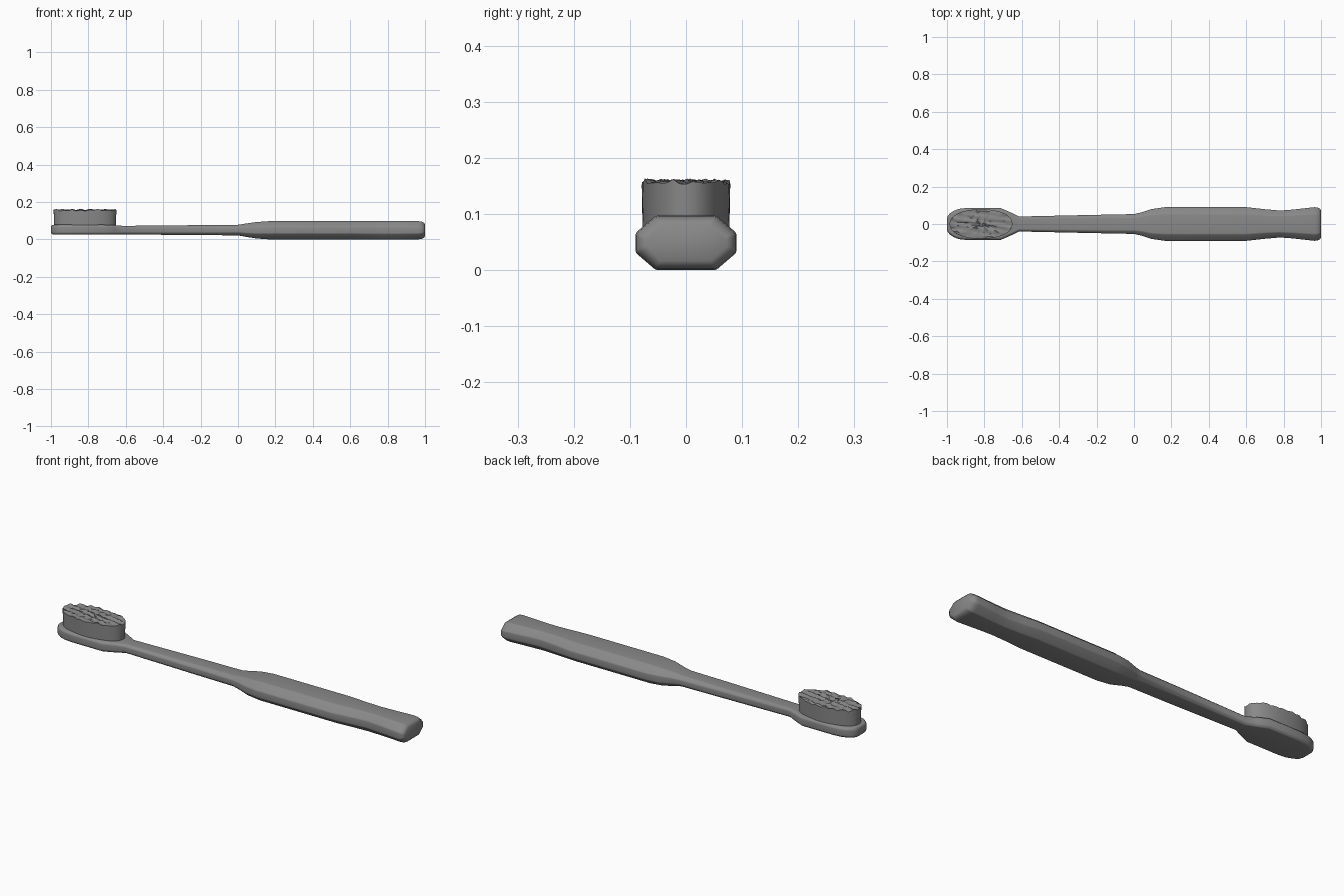
import bpy, bmesh, math, random
from mathutils import Vector

if "Cube" in bpy.data.objects:
    bpy.data.objects.remove(bpy.data.objects["Cube"])

random.seed(4)

# dark grey plastic
dark = bpy.data.materials.new("dark_grey")
dark.diffuse_color = (0.25, 0.25, 0.25, 1)
dark.use_nodes = True
dark.node_tree.nodes["Principled BSDF"].inputs["Base Color"].default_value = dark.diffuse_color


def finish(bm, name, angle):
    bmesh.ops.recalc_face_normals(bm, faces=bm.faces)
    me = bpy.data.meshes.new(name)
    bm.to_mesh(me)
    bm.free()
    me.materials.append(dark)
    ob = bpy.data.objects.new(name, me)
    bpy.context.collection.objects.link(ob)
    bpy.ops.object.select_all(action='DESELECT')
    ob.select_set(True)
    bpy.context.view_layer.objects.active = ob
    bpy.ops.object.shade_smooth_by_angle(angle=math.radians(angle))
    return ob


def bridge(bm, a, b):
    n = len(a)
    for i in range(n):
        j = (i + 1) % n
        bm.faces.new((a[i], a[j], b[j], b[i]))


def section(x, w, z0, z1, cy, cz):
    """Chamfered rectangle in the YZ plane with softened corners."""
    pts = [(w, z0 + cz), (w, z1 - cz), (w - cy, z1), (cy - w, z1),
           (-w, z1 - cz), (-w, z0 + cz), (cy - w, z0), (w - cy, z0)]
    pts = [Vector((x, y, z)) for y, z in pts]
    out = []
    for i, p in enumerate(pts):
        prev, nxt = pts[i - 1], pts[(i + 1) % 8]
        a = p + (prev - p) * min(0.3, 0.004 / (prev - p).length)
        b = p + (nxt - p) * min(0.3, 0.004 / (nxt - p).length)
        out += [a, (a + b + p * 2) / 4, b]
    return out


# brush body: x, half width, bottom, top, side chamfer in y and z
stations = [
    (-1.000, 0.030, 0.036, 0.068, 0.008, 0.008),
    (-0.996, 0.042, 0.028, 0.075, 0.010, 0.010),
    (-0.985, 0.056, 0.025, 0.078, 0.010, 0.010),
    (-0.965, 0.070, 0.025, 0.078, 0.010, 0.010),
    (-0.935, 0.081, 0.025, 0.078, 0.010, 0.010),
    (-0.890, 0.086, 0.025, 0.078, 0.010, 0.010),
    (-0.715, 0.086, 0.025, 0.078, 0.010, 0.010),
    (-0.660, 0.062, 0.025, 0.076, 0.010, 0.010),
    (-0.615, 0.040, 0.026, 0.072, 0.010, 0.010),
    (-0.200, 0.049, 0.023, 0.076, 0.014, 0.013),
    (0.000, 0.053, 0.021, 0.078, 0.018, 0.016),
    (0.040, 0.062, 0.014, 0.084, 0.023, 0.020),
    (0.095, 0.080, 0.005, 0.092, 0.030, 0.026),
    (0.165, 0.090, 0.000, 0.097, 0.036, 0.031),
    (0.600, 0.090, 0.000, 0.097, 0.036, 0.031),
    (0.700, 0.079, 0.000, 0.097, 0.032, 0.030),
    (0.780, 0.072, 0.000, 0.097, 0.028, 0.030),
    (0.850, 0.077, 0.000, 0.097, 0.030, 0.030),
    (0.965, 0.090, 0.000, 0.097, 0.036, 0.031),
    (0.982, 0.088, 0.002, 0.095, 0.035, 0.030),
    (0.994, 0.082, 0.008, 0.089, 0.033, 0.028),
    (1.000, 0.073, 0.016, 0.081, 0.030, 0.024),
]
bm = bmesh.new()
rings = [[bm.verts.new(p) for p in section(*s)] for s in stations]
for a, b in zip(rings, rings[1:]):
    bridge(bm, a, b)
bm.faces.new(rings[0])
bm.faces.new(rings[-1])
finish(bm, "brush_body", 45)

# bristle block: oval wall with a ragged, tufted top
CX, N = -0.818, 48
bm = bmesh.new()


def tuft_height(x, y):
    wave = math.sin(x * 140) + math.sin(y * 190 + x * 30)
    return 0.156 + 0.003 * wave + random.uniform(-0.002, 0.002)


def oval(scale, z=None):
    ring = []
    for i in range(N):
        t = 2 * math.pi * i / N
        c, s = math.cos(t), math.sin(t)
        x = CX + math.copysign(abs(c) ** 0.92, c) * 0.168 * scale
        y = math.copysign(abs(s) ** 0.92, s) * 0.079 * scale
        ring.append(bm.verts.new((x, y, tuft_height(x, y) if z is None else z)))
    return ring


rings = [oval(0.98, 0.068), oval(0.99, 0.115), oval(1.0)]
rings += [oval(s) for s in (0.88, 0.74, 0.6, 0.46, 0.32, 0.16)]
for a, b in zip(rings, rings[1:]):
    bridge(bm, a, b)
bm.faces.new(rings[0])
centre = bm.verts.new((CX, 0, 0.156))
for i in range(N):
    bm.faces.new((rings[-1][i], rings[-1][(i + 1) % N], centre))
finish(bm, "bristles", 40)
